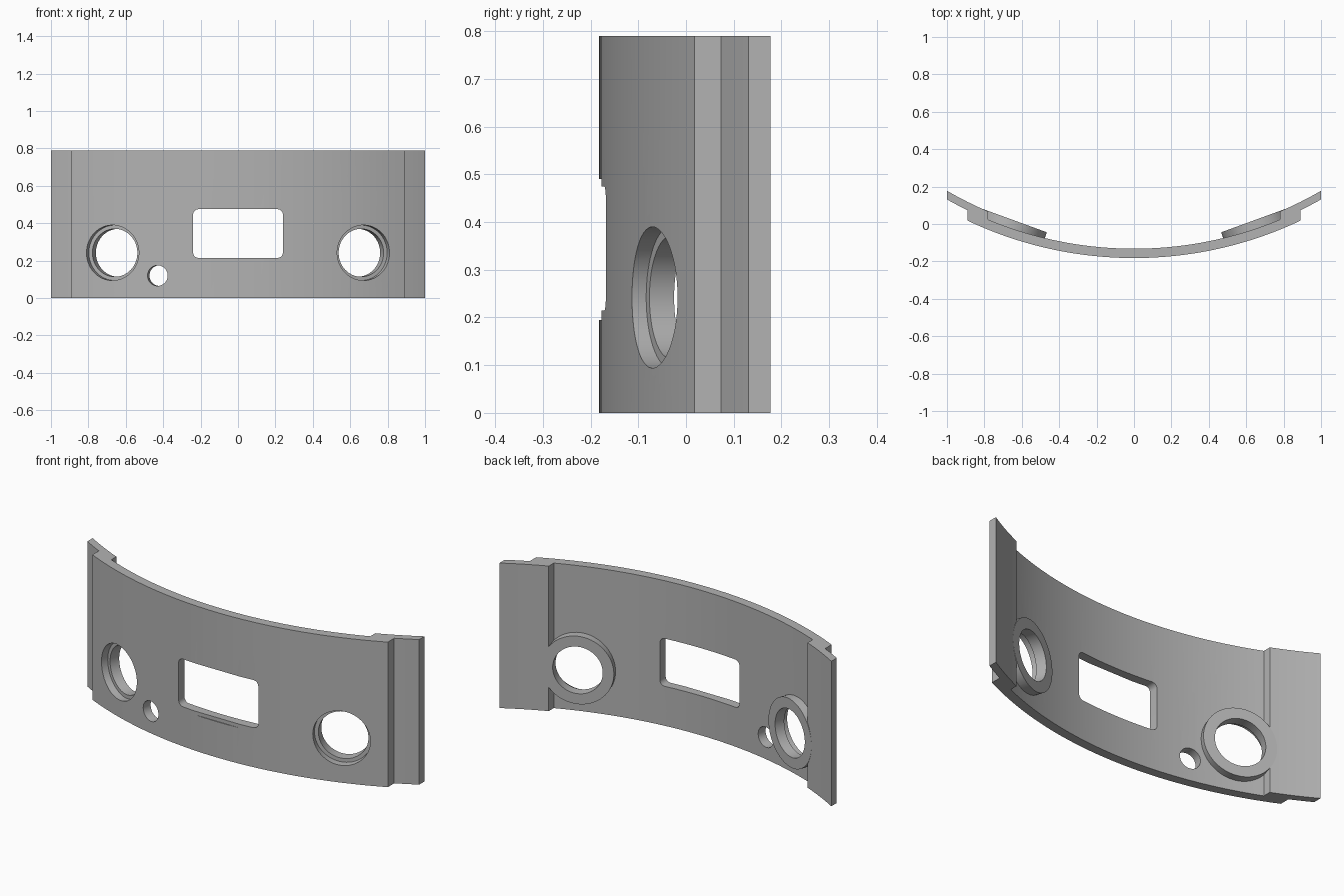
import bpy, bmesh, math
from mathutils import Matrix, Vector

cube = bpy.data.objects.get("Cube")
if cube:
    bpy.data.objects.remove(cube, do_unlink=True)

HEIGHT = 0.79
ARC_Y = 1.898                      # centre of all the plan arcs
R_FRONT, R_MID, R_BACK = 2.08, 2.03, 1.99

grey = bpy.data.materials.new("plain grey")
grey.use_nodes = True
grey.diffuse_color = (0.45, 0.45, 0.45, 1)
grey.node_tree.nodes["Principled BSDF"].inputs["Base Color"].default_value = grey.diffuse_color


def arc(radius, x0, x1, steps):
    xs = [x0 + (x1 - x0) * i / steps for i in range(steps + 1)]
    return [(x, ARC_Y - math.sqrt(radius ** 2 - x ** 2)) for x in xs]


def prism(name, outline, depth, matrix=Matrix()):
    """Extrude a flat outline along its local z."""
    bm = bmesh.new()
    face = bm.faces.new([bm.verts.new((x, y, 0)) for x, y in outline])
    out = bmesh.ops.extrude_face_region(bm, geom=[face])
    verts = [v for v in out["geom"] if isinstance(v, bmesh.types.BMVert)]
    bmesh.ops.translate(bm, verts=verts, vec=(0, 0, depth))
    bmesh.ops.recalc_face_normals(bm, faces=bm.faces)
    bm.transform(matrix)
    mesh = bpy.data.meshes.new(name)
    bm.to_mesh(mesh)
    bm.free()
    mesh.materials.append(grey)
    obj = bpy.data.objects.new(name, mesh)
    bpy.context.collection.objects.link(obj)
    return obj


def circle(radius, count=64):
    return [(radius * math.cos(math.tau * i / count),
             radius * math.sin(math.tau * i / count)) for i in range(count)]


def rounded_rect(w, h, r, steps=6):
    pts = []
    for k, (sx, sy) in enumerate([(1, 1), (-1, 1), (-1, -1), (1, -1)]):
        for i in range(steps + 1):
            a = math.pi / 2 * (k + i / steps)
            pts.append((sx * (w / 2 - r) + r * math.cos(a), sy * (h / 2 - r) + r * math.sin(a)))
    return pts


def bore(name, x, z, angle, radius, start, end):
    """Cylinder along the inward direction, measured from the front surface."""
    y = ARC_Y - math.sqrt(R_FRONT ** 2 - x ** 2)
    inward = Vector((-math.sin(angle), math.cos(angle), 0))
    turn = inward.to_track_quat('Z', 'Y').to_matrix().to_4x4()
    place = Matrix.Translation(Vector((x, y, z)) + inward * start)
    return prism(name, circle(radius), end - start, place @ turn)


def combine(target, tool, operation):
    mod = target.modifiers.new(operation.lower(), 'BOOLEAN')
    mod.operation, mod.solver, mod.object = operation, 'EXACT', tool
    bpy.context.view_layer.update()
    evaluated = target.evaluated_get(bpy.context.evaluated_depsgraph_get())
    mesh = bpy.data.meshes.new_from_object(evaluated)
    target.modifiers.clear()
    target.data = mesh
    bpy.data.objects.remove(tool, do_unlink=True)


# Curved panel with stepped end flanges
outline = (arc(R_MID, -1, -0.89, 4) + arc(R_FRONT, -0.89, 0.89, 48) + arc(R_MID, 0.89, 1, 4)
           + arc(R_BACK, 1, 0.78, 6) + arc(R_MID, 0.78, -0.78, 42) + arc(R_BACK, -0.78, -1, 6))
panel = prism("curved_panel", outline, HEIGHT)

# Collars on the back, then counterbored round openings
tilt = math.radians(20)
for side in (-1, 1):
    spot = (side * 0.672, 0.242, side * tilt)
    combine(panel, bore("collar", *spot, 0.185, 0.03, 0.095), 'UNION')
    combine(panel, bore("recess_cutter", *spot, 0.148, -0.1, 0.04), 'DIFFERENCE')
    combine(panel, bore("opening_cutter", *spot, 0.128, -0.1, 0.2), 'DIFFERENCE')

# Small round hole on one side
small_angle = -math.asin(0.43 / R_FRONT)
combine(panel, bore("small_hole_cutter", -0.43, 0.12, small_angle, 0.055, -0.1, 0.15), 'DIFFERENCE')

# Shallow flat around the window, then the window itself
stand = Matrix.Rotation(math.pi / 2, 4, 'X')
flat = prism("flat_cutter", rounded_rect(0.6, 0.295, 0.001, 1), 0.1,
             Matrix.Translation((0, -0.1776, 0.3425)) @ stand)
combine(panel, flat, 'DIFFERENCE')
window = prism("window_cutter", rounded_rect(0.48, 0.26, 0.028), 0.4,
               Matrix.Translation((0, 0.1, 0.345)) @ stand)
combine(panel, window, 'DIFFERENCE')

# Smooth curves, crisp edges
bpy.ops.object.select_all(action='DESELECT')
panel.select_set(True)
bpy.context.view_layer.objects.active = panel
bpy.ops.object.shade_smooth_by_angle(angle=math.radians(25))
